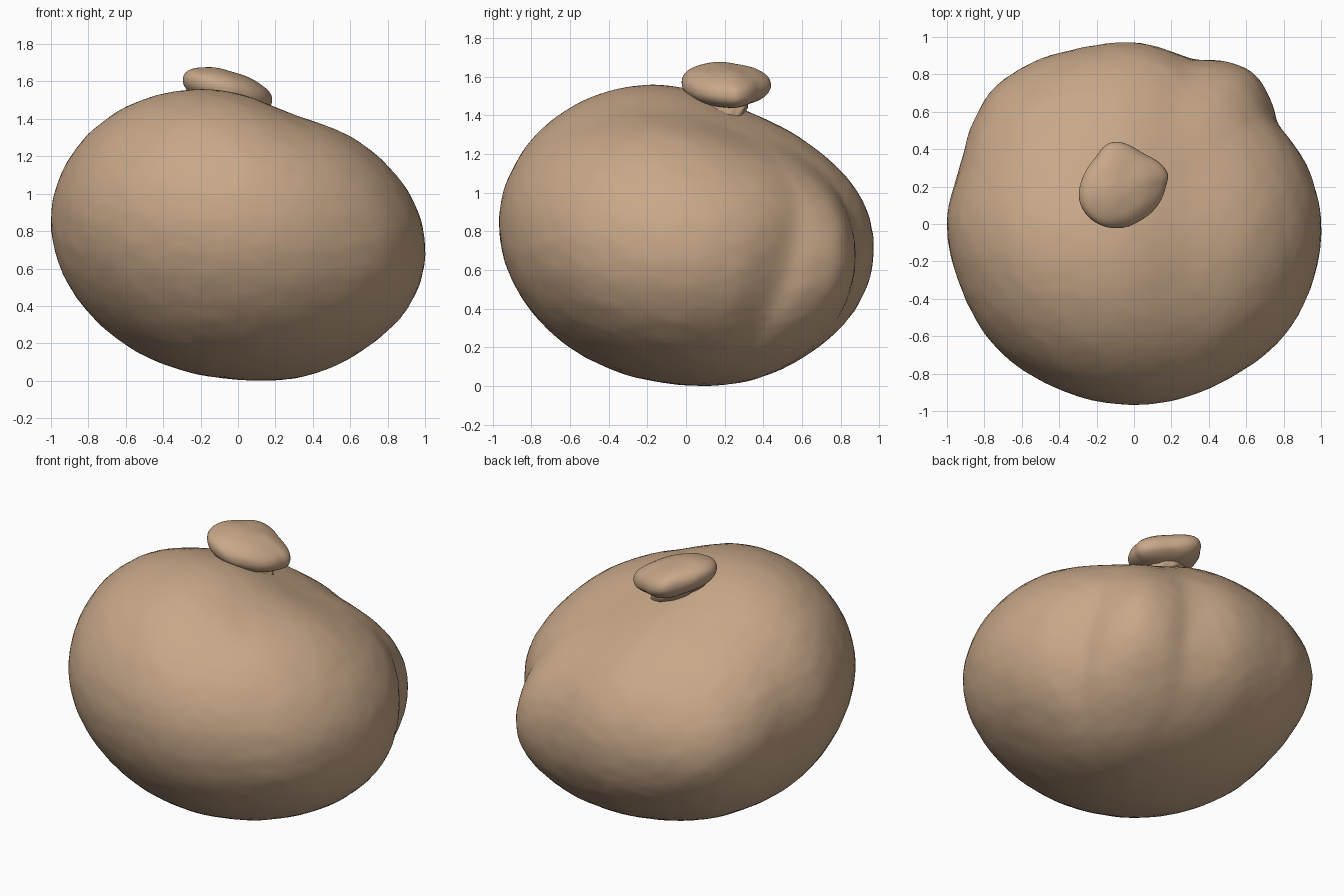
import bpy, bmesh, math
from mathutils import Vector, noise

if "Cube" in bpy.data.objects:
    bpy.data.objects.remove(bpy.data.objects["Cube"])

skin = bpy.data.materials.new("tan skin")
skin.diffuse_color = (0.58, 0.39, 0.25, 1)
skin.use_nodes = True
skin.node_tree.nodes["Principled BSDF"].inputs["Base Color"].default_value = skin.diffuse_color


def ring(table, az):
    """Smooth cubic interpolation of a periodic (degrees, radius) outline."""
    a = math.degrees(az) % 360
    pts = [(d + turn, r) for turn in (-360, 0, 360) for d, r in table]
    for i in range(1, len(pts) - 2):
        (a0, r0), (a1, r1), (a2, r2), (a3, r3) = pts[i - 1:i + 3]
        if a1 <= a <= a2:
            h = a2 - a1
            t = (a - a1) / h
            m1 = (r2 - r0) / (a2 - a0) * h
            m2 = (r3 - r1) / (a3 - a1) * h
            return ((2 * t**3 - 3 * t**2 + 1) * r1 + (t**3 - 2 * t**2 + t) * m1
                    + (3 * t**2 - 2 * t**3) * r2 + (t**3 - t**2) * m2)


def bell(d, width):
    return math.exp(-(d / width) ** 2)


def blob(name, level, shape):
    """Sphere whose every vertex is moved by a shape function."""
    bm = bmesh.new()
    bmesh.ops.create_icosphere(bm, subdivisions=level, radius=1)
    for v in bm.verts:
        v.co = shape(v.co.normalized())
    for f in bm.faces:
        f.smooth = True
    me = bpy.data.meshes.new(name)
    bm.to_mesh(me)
    bm.free()
    me.materials.append(skin)
    ob = bpy.data.objects.new(name, me)
    bpy.context.collection.objects.link(ob)
    return ob


# Plan outline of the fruit: lobes at the back corners, creases between
body_outline = [(0, 1.0), (17, 0.975), (33, 0.935), (42, 0.99), (51, 1.03),
                (61, 1.0), (71, 0.945), (90, 0.97), (108, 0.985),
                (120, 1.015), (135, 1.045), (147, 1.02), (162, 0.98),
                (180, 1.0), (200, 0.985), (221, 0.99), (245, 0.97),
                (270, 0.967), (301, 0.97), (323, 1.0), (341, 1.005)]


def body_shape(n):
    az = math.atan2(n.y, n.x)
    deg = math.degrees(az)
    # the side crease of the back lobe slants backward as it rises
    slant = 13 * (n.z + 0.1) * bell(deg - 33, 25)
    base = 1 / math.hypot(math.cos(az), math.sin(az) / 0.965)
    lobe = ring(body_outline, math.radians(deg - slant)) - base
    r = base + lobe * bell(n.z + 0.14, 0.66)
    x, y = n.x * r, n.y * r
    z = 0.775 + 0.765 * n.z - 0.08 * x - 0.065 * y
    if n.z > 0:  # leaning crown, sunken behind and right of the stem
        z -= 0.07 * n.z ** 2 * (x + 0.8 * y)
        z -= n.z ** 2 * (0.05 * bell(x - 0.32, 0.26) + 0.06 * bell(y - 0.35, 0.3))
        z -= 0.05 * n.z * bell(y - 0.75, 0.25)
    else:  # rounded foot under the back right
        z += 0.055 * n.z ** 2 * (x + 0.8 * y)
        z += 0.05 * n.z * bell(x - 0.42, 0.34) * bell(y - 0.38, 0.42)
    # shallow groove running from the stem down the back
    dent = 0.02 * bell(n.z - 0.3, 0.4) * bell(deg - 69, 10)
    k = 1 - dent + 0.003 * noise.noise(n * 7) + 0.002 * noise.noise(n * 18)
    return Vector((x * k, y * k, 0.78 + (z - 0.78) * k))


body = blob("fruit_body", 6, body_shape)
lowest = min(v.co.z for v in body.data.vertices)
for v in body.data.vertices:
    v.co.z -= lowest * bell(v.co.z - lowest, 0.5)

# Tilted, lumpy stem cap
cap_outline = [(0, 0.25), (15, 0.27), (55, 0.22), (100, 0.24), (130, 0.2),
               (165, 0.2), (200, 0.225), (232, 0.23), (278, 0.22), (306, 0.215)]


def cap_shape(n):
    r = ring(cap_outline, math.atan2(n.y, n.x))
    flat = math.copysign(abs(n.z) ** 0.9, n.z)
    x, y = n.x * r, n.y * r
    z = 1.56 + 0.105 * flat - 0.22 * x - 0.03 * y
    z += 0.004 * noise.noise(n * 2)
    return Vector((x - 0.08, y + 0.2, z))


blob("stem_cap", 5, cap_shape)


# Short ragged neck joining the cap to the fruit
def neck_shape(n):
    wobble = 1 + 0.1 * noise.noise(n * 4)
    return Vector((-0.07 + 0.18 * n.x * wobble, 0.16 + 0.16 * n.y * wobble,
                   1.47 + 0.08 * n.z - 0.1 * n.x))


blob("stem_neck", 4, neck_shape)
